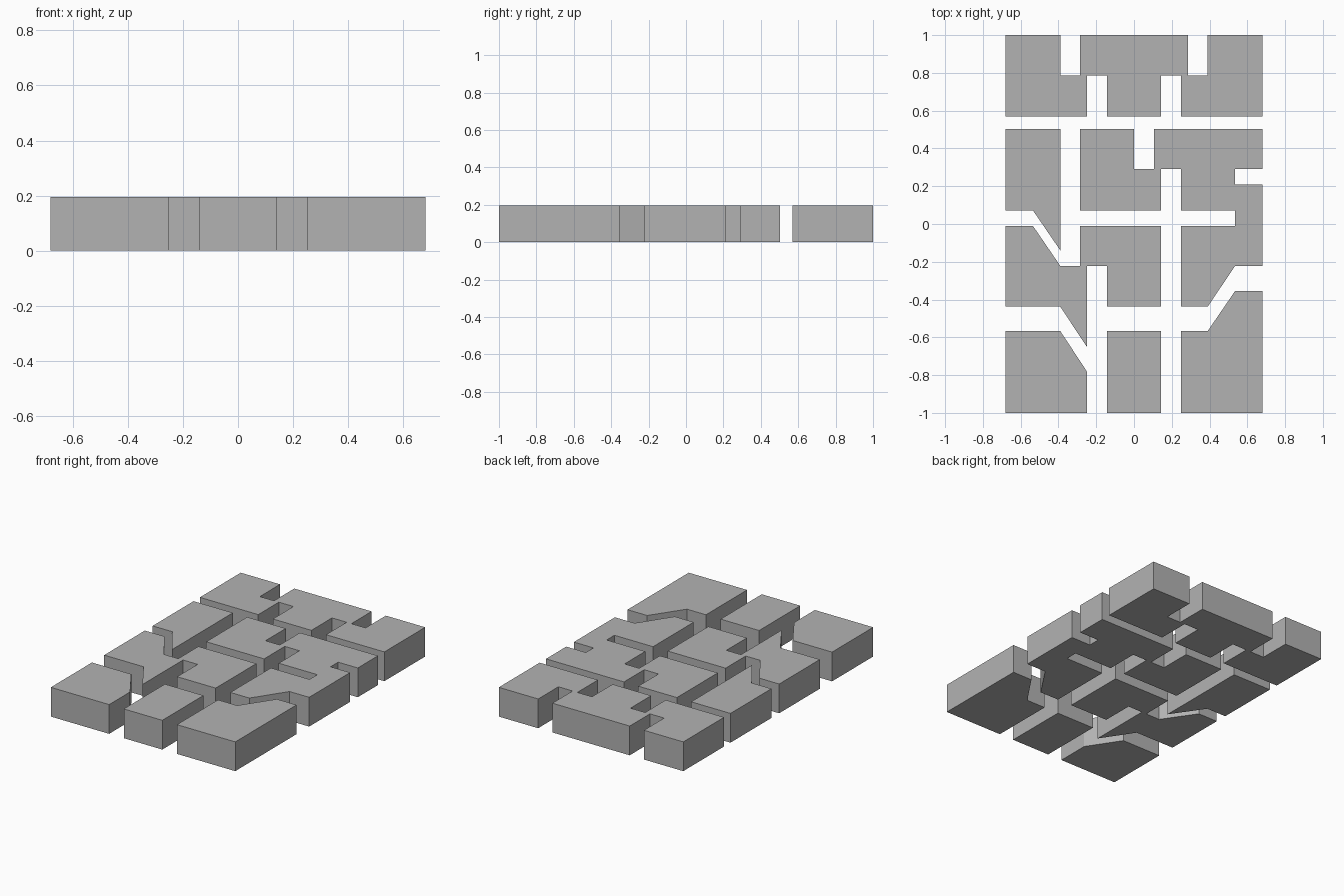
import bpy
import bmesh

cube = bpy.data.objects.get("Cube")
if cube:
    bpy.data.objects.remove(cube, do_unlink=True)

HEIGHT = 0.195

# Shared grid lines: slab edges and channel sides
edge, back, front = 0.68, 1.0, -1.0
outer, arm = 0.535, 0.39          # outer bend and side channel
stem, wide, core = 0.285, 0.25, 0.142
back_low, back_notch = 0.57, 0.787
mid_top, mid_notch, mid_low = 0.503, 0.29, 0.072
low_top, low_notch, low_base = -0.01, -0.222, -0.438
front_top = -0.567

grey = bpy.data.materials.new("stone grey")
grey.use_nodes = True
grey.diffuse_color = (0.45, 0.45, 0.45, 1)
grey.node_tree.nodes["Principled BSDF"].inputs["Base Color"].default_value = grey.diffuse_color


def block(name, outline):
    """Extrude a counter-clockwise plan outline into a solid block."""
    bm = bmesh.new()
    base = bm.faces.new([bm.verts.new((x, y, 0)) for x, y in outline])
    top = bmesh.ops.extrude_face_region(bm, geom=[base], use_keep_orig=True)
    verts = [v for v in top["geom"] if isinstance(v, bmesh.types.BMVert)]
    bmesh.ops.translate(bm, verts=verts, vec=(0, 0, HEIGHT))
    bmesh.ops.recalc_face_normals(bm, faces=bm.faces)
    mesh = bpy.data.meshes.new(name)
    bm.to_mesh(mesh)
    bm.free()
    mesh.materials.append(grey)
    bpy.context.collection.objects.link(bpy.data.objects.new(name, mesh))


# Back row: symmetric strip with notches from both sides
half = [(core, back_low), (core, back_notch), (wide, back_notch), (wide, back_low),
        (edge, back_low), (edge, back), (arm, back), (arm, back_notch),
        (stem, back_notch), (stem, back)]
block("back_row", half + [(-x, y) for x, y in reversed(half)])

# Left tapered block
block("left_block", [(-edge, mid_low), (-outer, mid_low), (-arm, -0.14),
                     (-arm, mid_top), (-edge, mid_top)])

# Centre block joined to the winding right-hand block
block("right_winding_block", [
    (-stem, mid_low), (core, mid_low), (core, mid_notch), (wide, mid_notch),
    (wide, mid_low), (outer, mid_low), (outer, low_top), (wide, low_top),
    (wide, low_base), (arm, low_base), (outer, low_notch), (edge, low_notch),
    (edge, 0.21), (outer, 0.21), (outer, mid_notch), (edge, mid_notch),
    (edge, mid_top), (0.105, mid_top), (0.105, mid_notch), (0, mid_notch),
    (0, mid_top), (-stem, mid_top)])

# Lower left block with a pointed tongue
block("left_winding_block", [
    (-edge, low_base), (-arm, low_base), (-wide, -0.65), (-wide, low_notch),
    (-core, low_notch), (-core, low_base), (core, low_base), (core, low_top),
    (-stem, low_top), (-stem, low_notch), (-arm, low_notch), (-outer, low_top),
    (-edge, low_top)])

# Front row
block("front_left_block", [(-edge, front), (-wide, front), (-wide, -0.78),
                           (-arm, front_top), (-edge, front_top)])
block("front_centre_block", [(-core, front), (core, front),
                             (core, front_top), (-core, front_top)])
block("front_right_block", [(wide, front), (edge, front), (edge, -0.355),
                            (outer, -0.355), (arm, front_top), (wide, front_top)])
